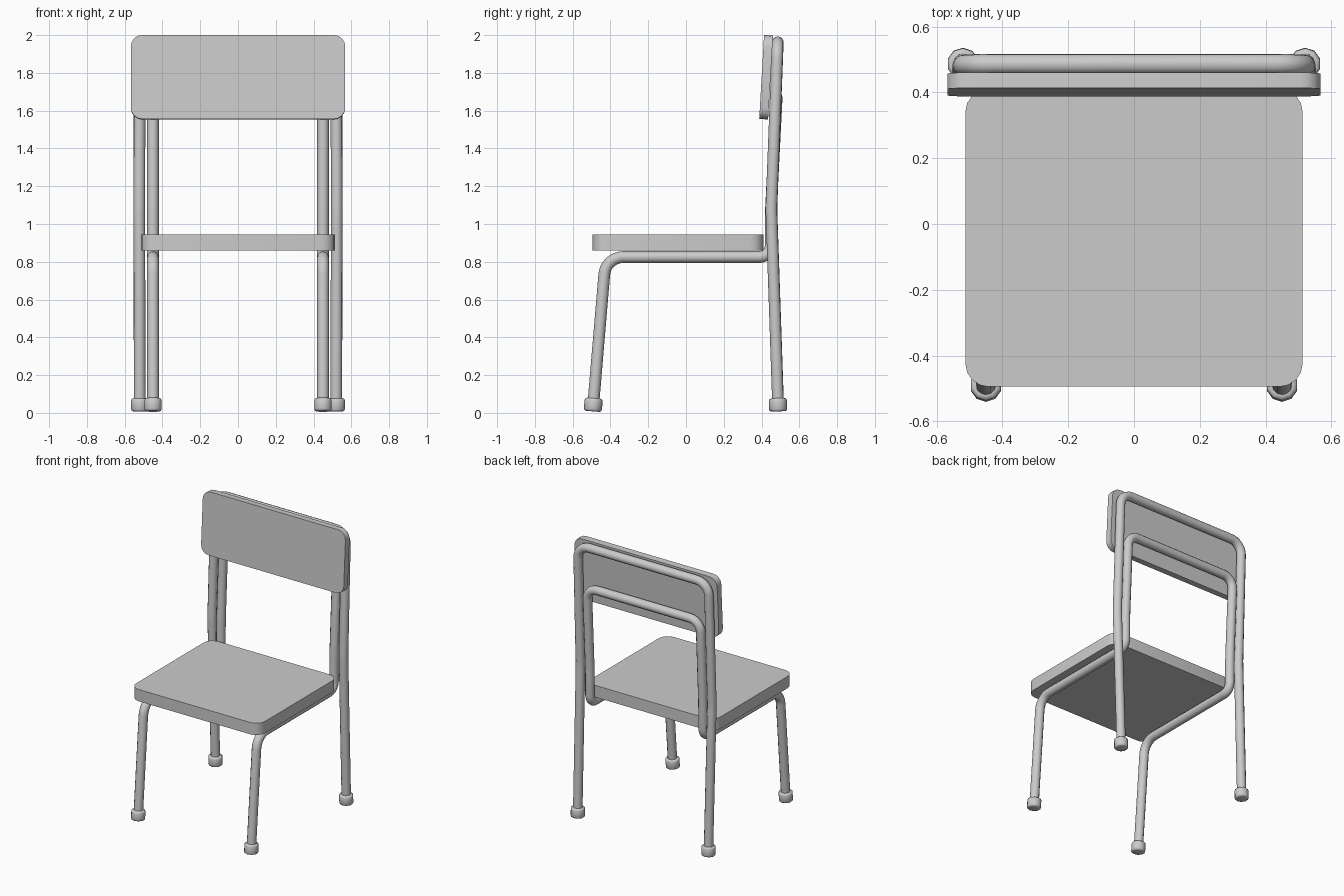
import bpy, bmesh, math
from mathutils import Vector

if "Cube" in bpy.data.objects:
    bpy.data.objects.remove(bpy.data.objects["Cube"], do_unlink=True)

grey = bpy.data.materials.new("plain grey")
grey.use_nodes = True
colour = (0.6, 0.6, 0.6, 1)
grey.diffuse_color = colour
grey.node_tree.nodes["Principled BSDF"].inputs["Base Color"].default_value = colour


def link(name, mesh, smooth_angle=35):
    obj = bpy.data.objects.new(name, mesh)
    bpy.context.collection.objects.link(obj)
    mesh.materials.clear()
    mesh.materials.append(grey)
    bpy.ops.object.select_all(action='DESELECT')
    obj.select_set(True)
    bpy.context.view_layer.objects.active = obj
    bpy.ops.object.shade_smooth_by_angle(angle=math.radians(smooth_angle))
    return obj


def fillet(points, radii, steps=6):
    """Round each inner corner of a path with an arc."""
    pts = [Vector(p) for p in points]
    path = [pts[0]]
    for a, b, c, r in zip(pts, pts[1:], pts[2:], radii):
        u, v = (a - b).normalized(), (c - b).normalized()
        half = u.angle(v) / 2
        start, end = b + u * r / math.tan(half), b + v * r / math.tan(half)
        centre = b + (u + v).normalized() * r / math.sin(half)
        p, q = start - centre, end - centre
        sweep = p.angle(q)
        for i in range(steps + 1):
            t = i / steps
            path.append(centre + (p * math.sin((1 - t) * sweep)
                                  + q * math.sin(t * sweep)) / math.sin(sweep))
    return path + [pts[-1]]


def tube(name, half_path, radii, radius=0.031):
    """Sweep a round tube along a path mirrored across x = 0."""
    mirrored = [(-x, y, z) for x, y, z in reversed(half_path)]
    path = fillet(half_path + mirrored, radii + radii[::-1])
    curve = bpy.data.curves.new(name, 'CURVE')
    curve.dimensions = '3D'
    curve.bevel_depth = radius
    curve.bevel_resolution = 4
    curve.use_fill_caps = True
    spline = curve.splines.new('POLY')
    spline.points.add(len(path) - 1)
    for point, co in zip(spline.points, path):
        point.co = (*co, 1)
    temp = bpy.data.objects.new(name + "_path", curve)
    bpy.context.collection.objects.link(temp)
    bpy.context.view_layer.update()
    graph = bpy.context.evaluated_depsgraph_get()
    mesh = bpy.data.meshes.new_from_object(temp.evaluated_get(graph))
    bpy.data.objects.remove(temp, do_unlink=True)
    return link(name, mesh, 50)


def panel(name, size, corner, location, tilt=0):
    """Flat slab with rounded corners in its own xy plane."""
    bm = bmesh.new()
    bmesh.ops.create_cube(bm, size=1)
    bmesh.ops.scale(bm, vec=size, verts=bm.verts)
    edges = [e for e in bm.edges
             if abs(e.verts[0].co.z - e.verts[1].co.z) > size[2] / 2]
    bmesh.ops.bevel(bm, geom=edges, offset=corner, segments=4,
                    profile=0.5, affect='EDGES')
    mesh = bpy.data.meshes.new(name)
    bm.to_mesh(mesh)
    bm.free()
    obj = link(name, mesh)
    obj.location = location
    obj.rotation_euler.x = tilt
    return obj


def foot(name, location, lean):
    """Rubber cap with softened rims."""
    bm = bmesh.new()
    bmesh.ops.create_cone(bm, cap_ends=True, segments=10, radius1=0.048,
                          radius2=0.048, depth=0.07)
    rims = [e for e in bm.edges if abs(e.verts[0].co.z - e.verts[1].co.z) < 0.01]
    bmesh.ops.bevel(bm, geom=rims, offset=0.012, segments=2,
                    profile=0.5, affect='EDGES')
    mesh = bpy.data.meshes.new(name)
    bm.to_mesh(mesh)
    bm.free()
    obj = link(name, mesh, 50)
    obj.location = location
    obj.rotation_euler.x = lean


# Outer frame: back legs rising to the top rail
tube("back_leg_frame",
     [(0.52, 0.488, 0.03), (0.523, 0.452, 1.08), (0.52, 0.486, 1.962)],
     [0.8, 0.09])

# Inner frame: front legs, seat rails and the lower back rail
tube("front_leg_frame",
     [(0.45, -0.492, 0.03), (0.45, -0.425, 0.825), (0.45, 0.448, 0.825),
      (0.45, 0.45, 1.08), (0.45, 0.48, 1.67)],
     [0.1, 0.06, 0.8, 0.08])

# Seat board and tilted backrest board
panel("seat", (1.025, 0.905, 0.085), 0.07, (0, -0.042, 0.902))
panel("backrest", (1.135, 0.445, 0.047), 0.06, (0, 0.424, 1.777),
      math.radians(90 - 3.3))

# Feet
for side, x in (("left", 1), ("right", -1)):
    foot(f"back_foot_{side}", (x * 0.52, 0.487, 0.043), math.radians(2))
    foot(f"front_foot_{side}", (x * 0.45, -0.491, 0.043), math.radians(-4.5))
